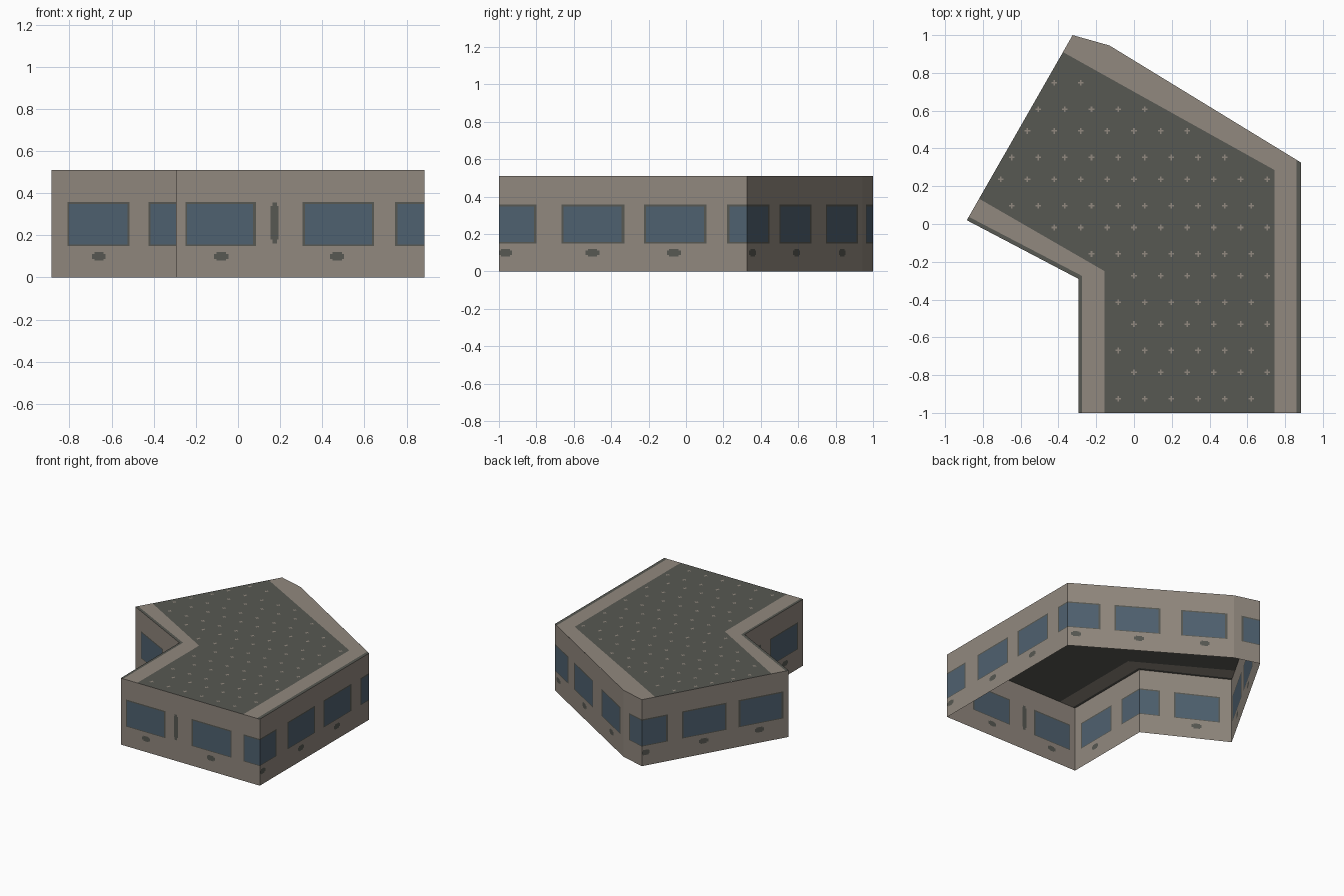
import bpy, bmesh
from mathutils import Vector

if "Cube" in bpy.data.objects:
    bpy.data.objects.remove(bpy.data.objects["Cube"])

H = 0.51


def lin(c):
    c /= 255
    return c / 12.92 if c <= 0.04045 else ((c + 0.055) / 1.055) ** 2.4


def material(name, rgb):
    m = bpy.data.materials.new(name)
    m.diffuse_color = (*[lin(c) for c in rgb], 1)
    m.use_nodes = True
    m.node_tree.nodes["Principled BSDF"].inputs["Base Color"].default_value = m.diffuse_color
    return m


MATS = [material("warm_grey_wall", (145, 136, 126)),
        material("dark_grey", (87, 88, 82)),
        material("blue_glass", (79, 97, 112))]
WALL, DARK, GLASS = 0, 1, 2


def finish(name, bm):
    bmesh.ops.remove_doubles(bm, verts=bm.verts, dist=1e-5)
    me = bpy.data.meshes.new(name)
    bm.to_mesh(me)
    bm.free()
    for m in MATS:
        me.materials.append(m)
    ob = bpy.data.objects.new(name, me)
    bpy.context.collection.objects.link(ob)


def face(bm, pts, mat):
    f = bm.faces.new([bm.verts.new(p) for p in pts])
    f.material_index = mat


def wall(name, a, b, windows, vents, strips=()):
    """Sheet from a to b, cut into cells coloured by the details they fall in."""
    a, b = Vector((*a, 0)), Vector((*b, 0))
    length = (b - a).length
    rects = []
    for f0, g0, g1, f1 in windows:
        rects.append((f0, f1, 0.150, 0.358, DARK))
        rects.append((g0, g1, 0.156, 0.348, GLASS))
    for c, w in vents:                      # rounded sill vents
        rects.append((c - w / 2, c + w / 2, 0.088, 0.112, DARK))
        rects.append((c - w * 0.33, c + w * 0.33, 0.08, 0.12, DARK))
    for s0, s1 in strips:                   # slim vertical slot
        rects.append((s0, s1, 0.18, 0.34, DARK))
        rects.append((s0 + 0.008, s1 - 0.008, 0.16, 0.355, DARK))
    us = sorted({0, length} | {round(min(max(u, 0), length), 4) for r in rects for u in r[:2]})
    us = [u for u in us if u == length or length - u > 5e-4]
    zs = sorted({0, H} | {z for r in rects for z in r[2:4]})
    d = (b - a) / length
    bm = bmesh.new()
    for u0, u1 in zip(us, us[1:]):
        for z0, z1 in zip(zs, zs[1:]):
            u, z = (u0 + u1) / 2, (z0 + z1) / 2
            mat = WALL
            for r in rects:
                if r[0] < u < r[1] and r[2] < z < r[3]:
                    mat = r[4]
            face(bm, [a + d * s + Vector((0, 0, t))
                      for s, t in ((u0, z0), (u1, z0), (u1, z1), (u0, z1))], mat)
    finish(name, bm)


# Footprint, counterclockwise
P = [(-0.295, -1), (0.885, -1), (0.885, 0.325), (-0.13, 0.945),
     (-0.325, 1), (-0.885, 0.02), (-0.295, -0.29)]
E = 2  # past the wall end: the window wraps round the corner

# Walls: windows as (frame start, glass start, glass end, frame end)
wall("front_wall", P[0], P[1],
     [(0.045, 0.053, 0.367, 0.38), (0.6, 0.612, 0.93, 0.94), (1.04, 1.052, E, E)],
     [(0.215, 0.068), (0.765, 0.068)], [(0.45, 0.487)])
wall("right_wall", P[1], P[2],
     [(-1, -1, 0.188, 0.2), (0.335, 0.346, 0.655, 0.67),
      (0.775, 0.787, 1.095, 1.11), (1.22, 1.232, E, E)],
     [(0.035, 0.07), (0.5, 0.075), (0.935, 0.075)])
wall("back_wall", P[2], P[3],
     [(-1, -1, 0.22, 0.235), (0.335, 0.347, 0.65, 0.665), (0.81, 0.825, 1.125, 1.142)],
     [(0.06, 0.07), (0.51, 0.07), (0.98, 0.07)])
wall("back_corner_wall", P[3], P[4], [(0.06, 0.075, E, E)], [])
wall("left_end_wall", P[4], P[5],
     [(-1, -1, 0.185, 0.2), (0.31, 0.322, 0.638, 0.65), (0.745, 0.757, 1.075, 1.09)],
     [(0.03, 0.06), (0.476, 0.07), (0.906, 0.07)])
wall("notch_wall", P[5], P[6],
     [(0.085, 0.095, 0.407, 0.418), (0.52, 0.53, E, E)], [(0.254, 0.072)])
wall("left_wall", P[6], P[0],
     [(-1, -1, 0.188, 0.2), (0.31, 0.322, 0.633, 0.645)], [(0.49, 0.07)])

# Roof: dark field, pale bands and dark edge strips
field = [(-0.155, -1), (0.745, -1), (0.745, 0.285), (0, 0.7),
         (-0.376, 0.91), (-0.82, 0.134), (-0.155, -0.25)]
bands = [
    (field, DARK),
    ([(0.745, -1), (0.86, -1), (0.86, 0.34), (0.745, 0.285)], WALL),
    ([(0.86, 0.34), (-0.13, 0.945), (-0.325, 1), (-0.376, 0.91), (0, 0.7), (0.745, 0.285)], WALL),
    ([(0.86, -1), (0.885, -1), (0.885, 0.325), (0.86, 0.34)], DARK),
    ([(-0.275, -1), (-0.155, -1), (-0.155, -0.25), (-0.82, 0.134),
      (-0.875, 0.038), (-0.275, -0.275)], WALL),
    ([(-0.295, -1), (-0.275, -1), (-0.275, -0.275), (-0.875, 0.038),
      (-0.885, 0.02), (-0.295, -0.29)], DARK),
]
bm = bmesh.new()
for pts, mat in bands:
    face(bm, [(x, y, H) for x, y in pts], mat)
finish("roof", bm)


def inside(x, y, poly):
    hit = False
    for (x0, y0), (x1, y1) in zip(poly, poly[1:] + poly[:1]):
        if (y0 > y) != (y1 > y) and x < x0 + (y - y0) * (x1 - x0) / (y1 - y0):
            hit = not hit
    return hit


# Small pale crosses in staggered rows on the roof field
bm = bmesh.new()
L, T = 0.015, 0.004
for row in range(15):
    y = -0.925 + 0.2555 * (row // 2) + (0.14 if row % 2 else 0)
    for col in range(-8, 8):
        x = col * 0.141 + (0 if row % 2 else 0.057)
        if all(inside(x + i * 0.025, y + j * 0.025, field) for i in (-1, 1) for j in (-1, 1)):
            for x0, x1, h in ((-L, -T, T), (-T, T, L), (T, L, T)):
                face(bm, [(x + x0, y - h, H + 0.001), (x + x1, y - h, H + 0.001),
                          (x + x1, y + h, H + 0.001), (x + x0, y + h, H + 0.001)], WALL)
finish("roof_crosses", bm)
